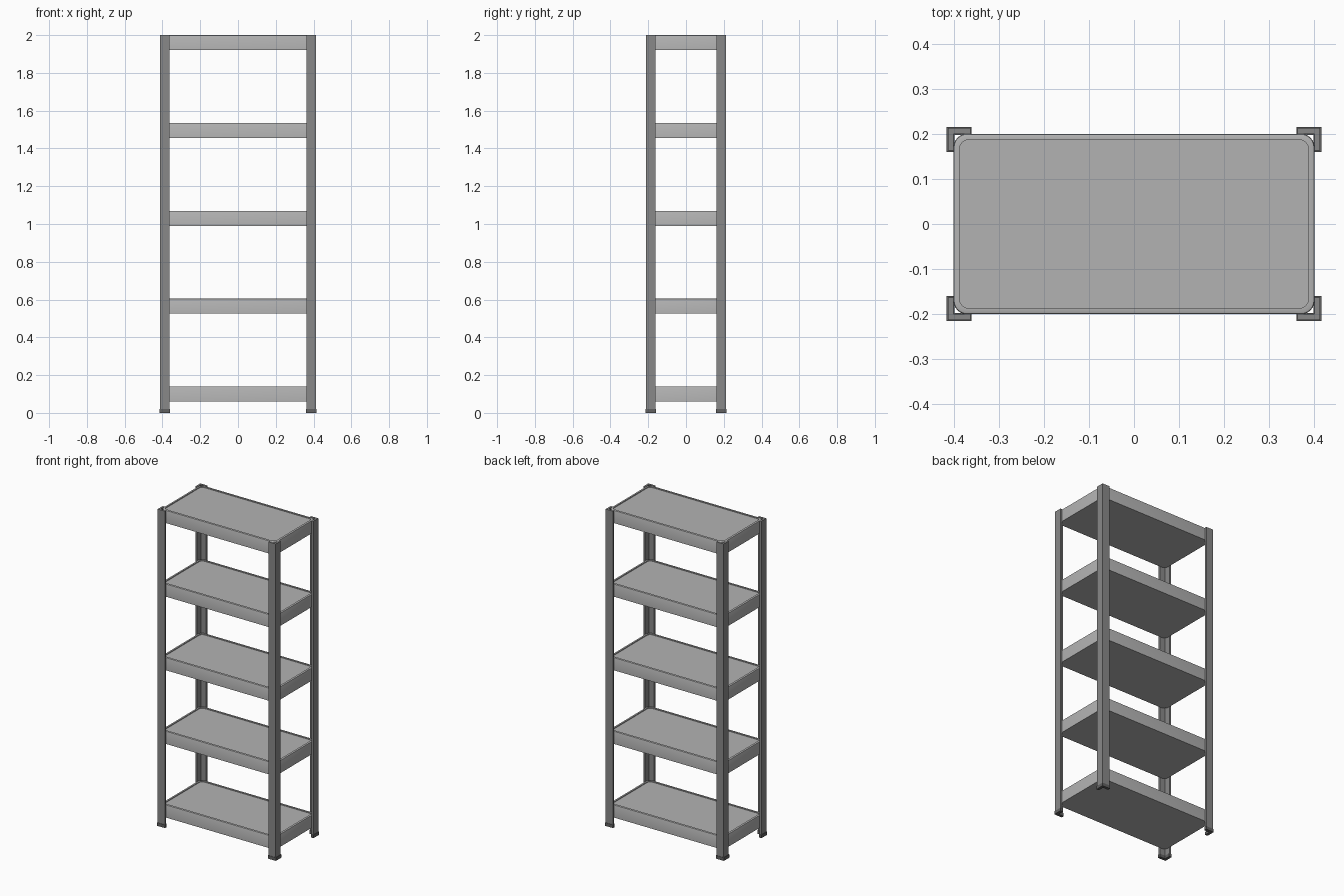
import bpy
import bmesh
from math import cos, sin, pi, radians

old = bpy.data.objects.get("Cube")
if old:
    bpy.data.objects.remove(old, do_unlink=True)


def material(name, value):
    m = bpy.data.materials.new(name)
    m.use_nodes = True
    colour = (value, value, value, 1)
    m.diffuse_color = colour
    m.node_tree.nodes["Principled BSDF"].inputs["Base Color"].default_value = colour
    return m


shelf_grey = material("light grey steel", 0.45)
post_grey = material("mid grey steel", 0.25)
foot_grey = material("dark grey plastic", 0.12)


def finish(name, bm, mat):
    bmesh.ops.recalc_face_normals(bm, faces=bm.faces)
    mesh = bpy.data.meshes.new(name)
    bm.to_mesh(mesh)
    bm.free()
    mesh.materials.append(mat)
    obj = bpy.data.objects.new(name, mesh)
    bpy.context.collection.objects.link(obj)
    return obj


def smooth(obj):
    bpy.ops.object.select_all(action="DESELECT")
    obj.select_set(True)
    bpy.context.view_layer.objects.active = obj
    bpy.ops.object.shade_smooth_by_angle(angle=radians(40))


def rounded_rect(hx, hy, r, steps=6):
    pts = []
    for i, (sx, sy) in enumerate([(1, 1), (-1, 1), (-1, -1), (1, -1)]):
        for k in range(steps + 1):
            a = pi / 2 * (i + k / steps)
            pts.append((sx * (hx - r) + r * cos(a), sy * (hy - r) + r * sin(a)))
    return pts


# Tray shelf: stacked rounded loops, soft top rim and shallow recessed panel
def shelf(name, top, height=0.08):
    bm = bmesh.new()
    levels = [(0, -height), (0, -0.004), (0.0012, -0.0012), (0.004, 0),
              (0.013, 0), (0.013, -0.005)]
    loops = []
    for inset, z in levels:
        outline = rounded_rect(0.4 - inset, 0.2 - inset, 0.03 - inset * 0.6)
        loops.append([bm.verts.new((x, y, top + z)) for x, y in outline])
    n = len(loops[0])
    for low, high in zip(loops, loops[1:]):
        for i in range(n):
            j = (i + 1) % n
            bm.faces.new((low[i], low[j], high[j], high[i]))
    bm.faces.new(loops[0][::-1])
    bm.faces.new(loops[-1])
    smooth(finish(name, bm, shelf_grey))


# L-section extrusion standing at one corner
def angle_bar(name, sx, sy, out, leg, thick, z0, z1, mat):
    bm = bmesh.new()
    profile = [(0, 0), (leg, 0), (leg, thick), (thick, thick), (thick, leg), (0, leg)]
    x0, y0 = 0.4 + out, 0.2 + out
    face = bm.faces.new([bm.verts.new((sx * (x0 - u), sy * (y0 - v), z0))
                         for u, v in profile])
    result = bmesh.ops.extrude_face_region(bm, geom=[face])
    top = [g for g in result["geom"] if isinstance(g, bmesh.types.BMVert)]
    bmesh.ops.translate(bm, verts=top, vec=(0, 0, z1 - z0))
    finish(name, bm, mat)


for i in range(5):
    shelf(f"shelf_{i + 1}", 0.14 + 0.465 * i)

for sx, side in ((1, "left"), (-1, "right")):
    for sy, end in ((-1, "front"), (1, "back")):
        angle_bar(f"{end}_{side}_post", sx, sy, 0.0125, 0.05, 0.0125, 0.004, 2.0, post_grey)
        angle_bar(f"{end}_{side}_foot", sx, sy, 0.015, 0.055, 0.0175, 0, 0.02, foot_grey)
